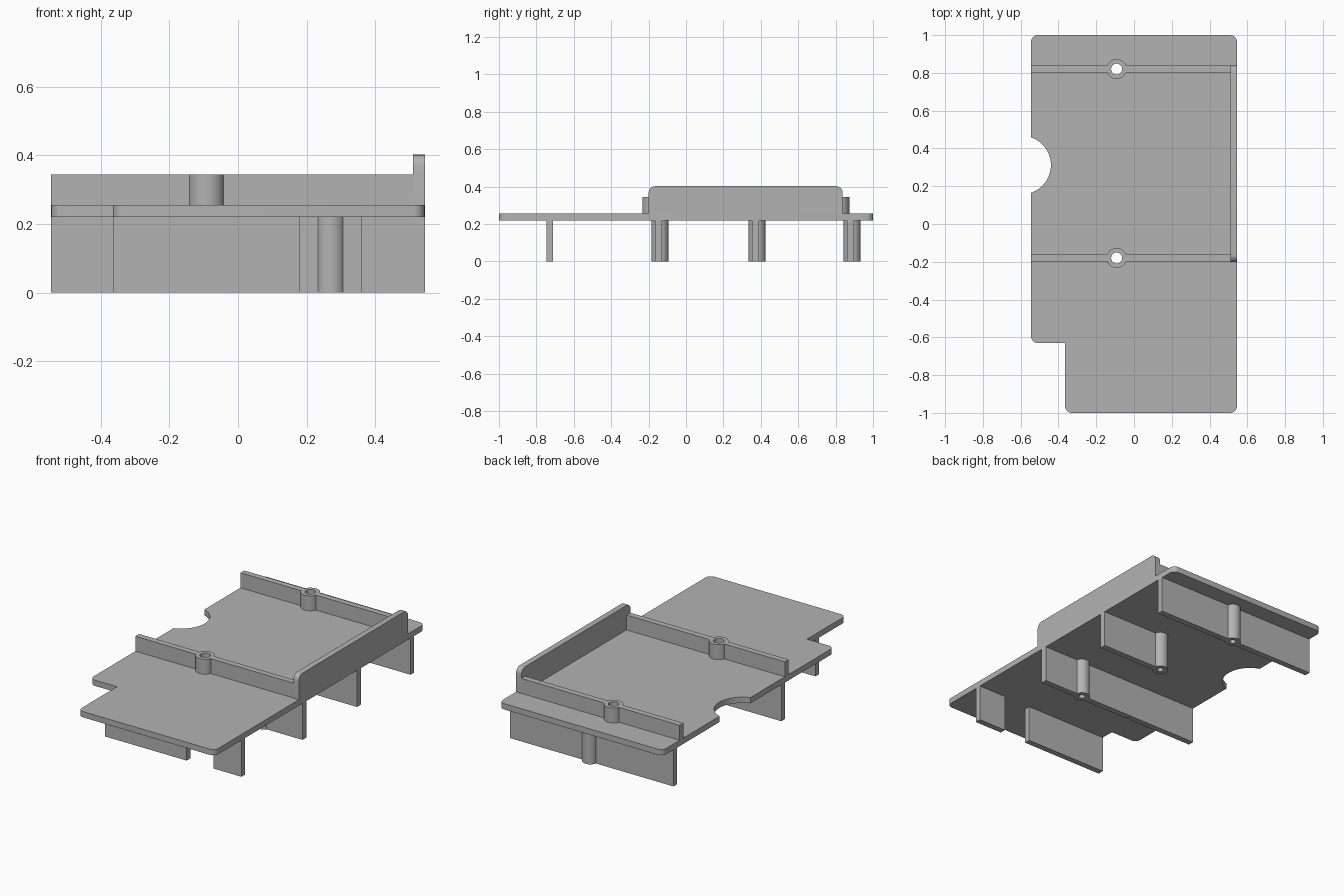
import bpy, bmesh, math
from mathutils import Vector

cube = bpy.data.objects.get("Cube")
if cube:
    bpy.data.objects.remove(cube, do_unlink=True)

grey = bpy.data.materials.new("plain grey")
grey.use_nodes = True
grey.diffuse_color = (0.45, 0.45, 0.45, 1)
grey.node_tree.nodes["Principled BSDF"].inputs["Base Color"].default_value = (0.45, 0.45, 0.45, 1)

BOTTOM, TOP = 0.22, 0.255       # plate underside and upper face
HALF, THICK = 0.545, 0.036      # half width, rib thickness


def rounded(corners):
    """Outline from (x, y, radius) corners."""
    pts = []
    for i, (x, y, r) in enumerate(corners):
        p = Vector((x, y))
        if not r:
            pts.append(p)
            continue
        a = (Vector(corners[i - 1][:2]) - p).normalized() * r
        b = (Vector(corners[(i + 1) % len(corners)][:2]) - p).normalized() * r
        centre = p + a + b
        for k in range(7):
            t = k * math.pi / 12
            pts.append(centre - b * math.cos(t) - a * math.sin(t))
    return pts


def prism(name, pts, low, high, axis="z"):
    """Extrude an outline along z, or along x with the outline in y and z."""
    place = (lambda p, h: (p[0], p[1], h)) if axis == "z" else (lambda p, h: (h, p[0], p[1]))
    bm = bmesh.new()
    face = bm.faces.new([bm.verts.new(place(p, low)) for p in pts])
    out = bmesh.ops.extrude_face_region(bm, geom=[face])
    shift = Vector(place((0, 0), high - low))
    bmesh.ops.translate(bm, vec=shift, verts=[v for v in out["geom"] if isinstance(v, bmesh.types.BMVert)])
    bmesh.ops.recalc_face_normals(bm, faces=bm.faces[:])
    mesh = bpy.data.meshes.new(name)
    bm.to_mesh(mesh)
    bm.free()
    mesh.materials.append(grey)
    ob = bpy.data.objects.new(name, mesh)
    bpy.context.collection.objects.link(ob)
    return ob


def box(name, x0, x1, y0, y1, z0, z1):
    return prism(name, [(x0, y0), (x1, y0), (x1, y1), (x0, y1)], z0, z1)


def cylinder(name, x, y, r, z0, z1, n=48):
    turn = [k * math.tau / n for k in range(n)]
    return prism(name, [(x + r * math.cos(t), y + r * math.sin(t)) for t in turn], z0, z1)


def cut(ob, cutter):
    mod = ob.modifiers.new("cut", "BOOLEAN")
    mod.operation = "DIFFERENCE"
    mod.solver = "EXACT"
    mod.object = cutter


parts, cutters = [], []

# Base plate with a stepped front corner and a round side cutout
R = 0.035
plate = prism("base_plate", rounded([
    (-0.365, -1, R), (HALF, -1, R), (HALF, 1, R), (-HALF, 1, R),
    (-HALF, -0.63, R), (-0.365, -0.63, 0)]), BOTTOM, TOP)
parts.append(plate)
side_cutter = cylinder("side_cutter", -0.595, 0.312, 0.155, 0.1, 0.5, 64)
cutters.append(side_cutter)
cut(plate, side_cutter)

# Raised side wall with rounded upper corners
parts.append(prism("side_wall", rounded([
    (-0.2, TOP, 0), (0.838, TOP, 0), (0.838, 0.402, R), (-0.2, 0.402, R)]), 0.51, HALF, "x"))

# Underside ribs and bosses with blind screw holes
for label, x, y, start in (("front", 0.27, -0.139, -HALF),
                           ("middle", 0.125, 0.38, 0.125),
                           ("back", 0.015, 0.888, -HALF)):
    rib = box(label + "_lower_rib", start, HALF, y - 0.026, y - 0.026 + THICK, 0, BOTTOM)
    boss = cylinder(label + "_lower_boss", x, y, 0.045, 0, BOTTOM)
    drill = cylinder(label + "_lower_drill", x, y, 0.018, -0.1, 0.15, 24)
    cut(rib, drill)
    cut(boss, drill)
    parts += [rib, boss]
    cutters.append(drill)

# Short ribs under the front edge
for name, x0, x1 in (("right_short_rib", -0.365, 0.18), ("left_short_rib", 0.36, HALF)):
    parts.append(box(name, x0, x1, -0.746, -0.71, 0, BOTTOM))

# Upper cross walls with bosses drilled right through
for label, y in (("front", -0.18), ("back", 0.82)):
    wall = box(label + "_cross_wall", -HALF, 0.51, y - THICK / 2, y + THICK / 2, TOP, 0.345)
    boss = cylinder(label + "_upper_boss", -0.092, y, 0.053, TOP, 0.345)
    drill = cylinder(label + "_through_drill", -0.092, y, 0.029, -0.1, 0.5, 32)
    cutters.append(drill)
    rib = bpy.data.objects[label + "_lower_rib"]
    for ob in (wall, boss, plate, rib):
        cut(ob, drill)
    parts += [wall, boss]

# Apply the cuts and smooth the round surfaces
for ob in parts:
    bpy.ops.object.select_all(action="DESELECT")
    ob.select_set(True)
    bpy.context.view_layer.objects.active = ob
    for mod in list(ob.modifiers):
        bpy.ops.object.modifier_apply(modifier=mod.name)
    bpy.ops.object.shade_smooth_by_angle(angle=math.radians(30))
for ob in cutters:
    bpy.data.objects.remove(ob, do_unlink=True)
